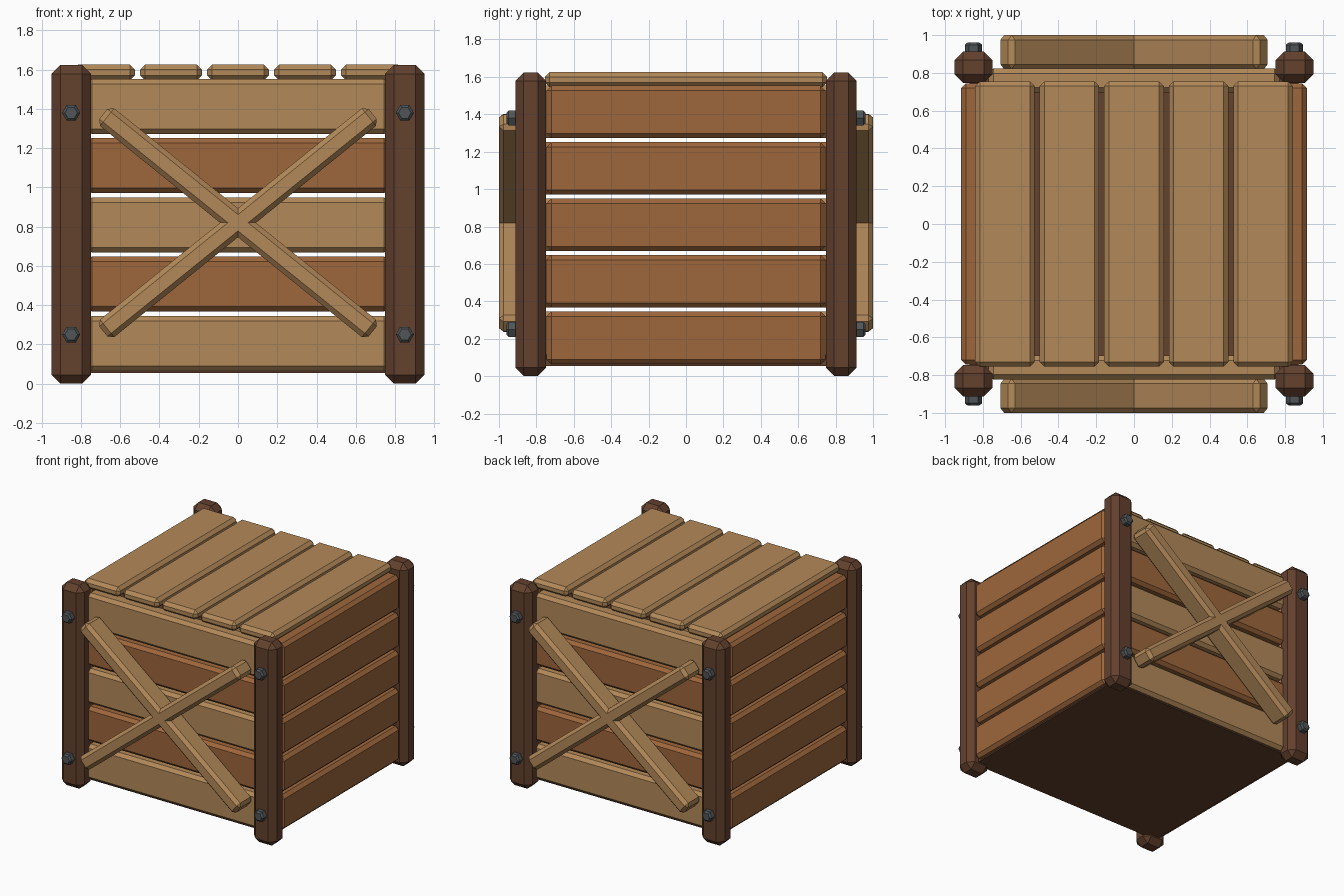
import bpy, bmesh, math
from mathutils import Matrix, Vector

cube = bpy.data.objects.get("Cube")
if cube:
    bpy.data.objects.remove(cube, do_unlink=True)


def material(name, rgb):
    m = bpy.data.materials.new(name)
    m.use_nodes = True
    m.diffuse_color = (*rgb, 1)
    m.node_tree.nodes["Principled BSDF"].inputs["Base Color"].default_value = (*rgb, 1)
    return m


light_wood = material("light_wood", (0.45, 0.25, 0.10))
red_wood = material("red_wood", (0.34, 0.135, 0.045))
dark_wood = material("dark_wood", (0.125, 0.052, 0.027))
iron = material("iron", (0.08, 0.09, 0.095))


def finish(name, bm, mat, chamfer, edges=None):
    """Chamfer the edges and make the object."""
    if chamfer:
        bmesh.ops.bevel(bm, geom=edges or bm.edges[:], offset=chamfer, segments=1,
                        profile=0.5, affect='EDGES')
    bmesh.ops.recalc_face_normals(bm, faces=bm.faces[:])
    me = bpy.data.meshes.new(name)
    bm.to_mesh(me)
    bm.free()
    me.materials.append(mat)
    ob = bpy.data.objects.new(name, me)
    bpy.context.collection.objects.link(ob)
    return ob


def board(name, centre, size, mat, chamfer=0.025, tilt=0.0):
    """Chamfered box, tilted about the y axis."""
    bm = bmesh.new()
    bmesh.ops.create_cube(bm, size=1, matrix=Matrix.Diagonal((*size, 1)))
    ob = finish(name, bm, mat, chamfer)
    ob.location = centre
    ob.rotation_euler.y = tilt
    return ob


def bolt(name, x, y, z):
    """Hexagonal bolt head with a chamfered outer rim."""
    bm = bmesh.new()
    side = math.copysign(1, y)
    turn = Matrix.Rotation(-side * math.pi / 2, 4, 'X') @ Matrix.Rotation(math.pi / 6 * 0, 4, 'Z')
    bmesh.ops.create_cone(bm, cap_ends=True, segments=6, radius1=0.046, radius2=0.046,
                          depth=0.08, matrix=turn)
    rim = [e for e in bm.edges if all(v.co.y * side > 0.03 for v in e.verts)]
    # Points of the hexagon lie left and right
    if max(v.co.x for v in bm.verts) < 0.045:
        bm.transform(Matrix.Rotation(math.pi / 6, 4, 'Y'))
    ob = finish(name, bm, iron, 0.012, rim)
    ob.location = (x, y, z)


# Corner posts and their bolts
for fy, end in ((-1, "front"), (1, "back")):
    for fx, side in ((-1, "right"), (1, "left")):
        board(f"{end}_{side}_post", (fx * 0.85, fy * 0.83, 0.812), (0.2, 0.165, 1.624),
              dark_wood, 0.045)
        for z, level in ((0.25, "lower"), (1.38, "upper")):
            bolt(f"{end}_{side}_{level}_bolt", fx * 0.85, fy * 0.92, z)

# Wall planks, five rows with open gaps
for row in range(5):
    z = 0.205 + row * 0.302
    for s, end, side in ((-1, "front", "right"), (1, "back", "left")):
        board(f"{end}_plank_{row + 1}", (0, s * 0.76, z), (1.54, 0.125, 0.28),
              red_wood if row % 2 else light_wood)
        board(f"{side}_plank_{row + 1}", (s * 0.85, 0, z), (0.13, 1.49, 0.28), red_wood)

# Lid planks
for i in range(5):
    board(f"lid_plank_{i + 1}", ((i - 2) * 0.3415, 0, 1.585), (0.315, 1.51, 0.08), light_wood)

# Floor panel
board("floor", (0, 0, 0.085), (1.74, 1.58, 0.06), dark_wood, 0)

# Crossed braces on the front and back
for s, end in ((-1, "front"), (1, "back")):
    for t, lean in ((-1, "rising"), (1, "falling")):
        board(f"{end}_{lean}_brace", (0, s * 0.91, 0.82), (1.764, 0.18, 0.115),
              light_wood, 0.025, t * math.radians(38.9))
